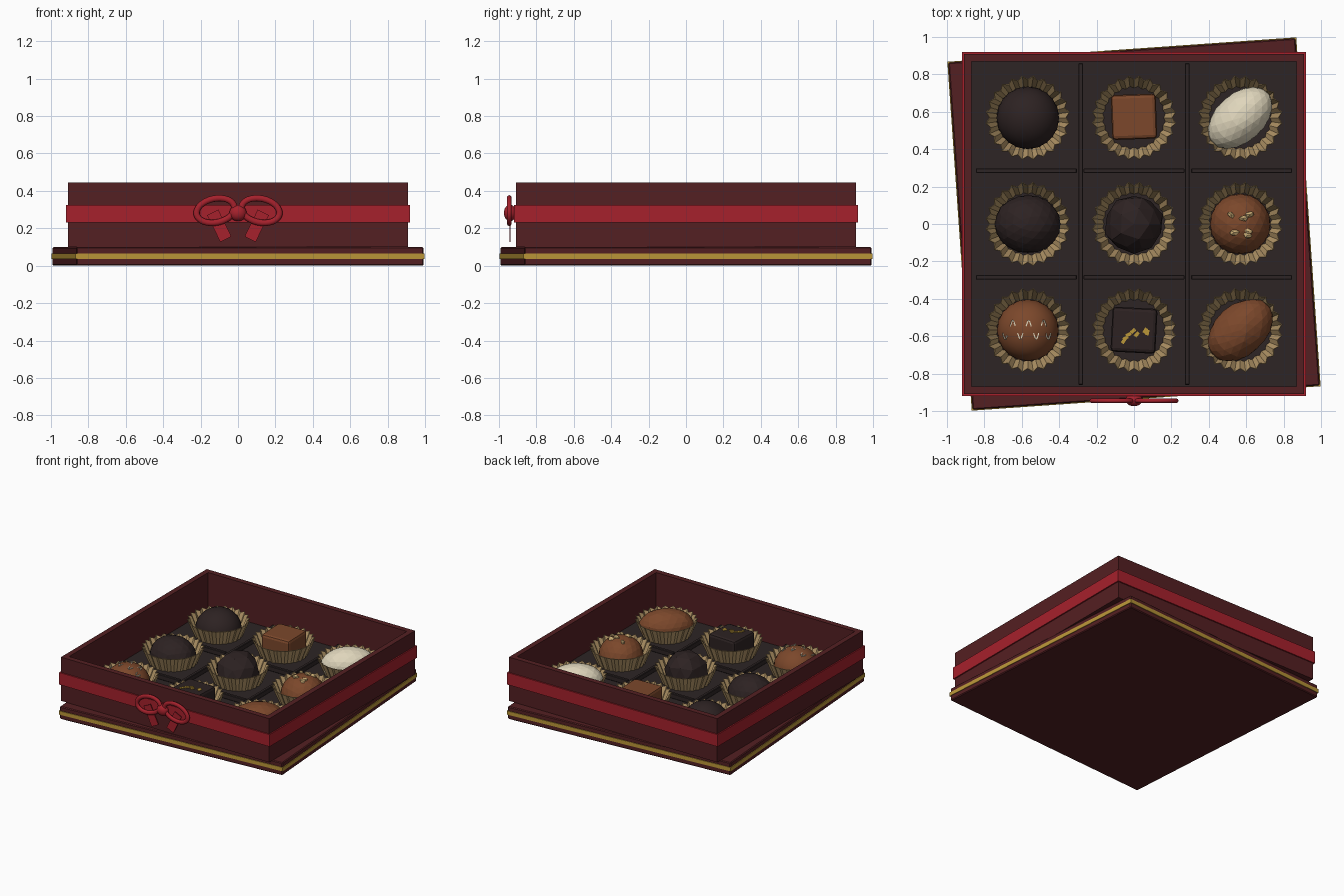
import bpy, bmesh, math, random
from mathutils import Matrix, Vector

random.seed(4)
if "Cube" in bpy.data.objects:
    bpy.data.objects.remove(bpy.data.objects["Cube"])


def material(name, r, g, b):
    m = bpy.data.materials.new(name)
    m.use_nodes = True
    m.diffuse_color = (r, g, b, 1)
    m.node_tree.nodes["Principled BSDF"].inputs["Base Color"].default_value = (r, g, b, 1)
    return m


maroon = material("maroon card", .088, .014, .016)
red = material("red ribbon", .38, .015, .025)
gold = material("gold", .50, .31, .04)
tray_brown = material("tray brown", .026, .018, .018)
dark = material("dark chocolate", .026, .016, .016)
milk = material("milk chocolate", .20, .064, .024)
cream = material("white chocolate", .74, .67, .50)
paper = material("paper cup", .46, .31, .14)
nut = material("chopped nut", .60, .42, .18)


def finish(name, bm, mat, smooth=False):
    bmesh.ops.recalc_face_normals(bm, faces=bm.faces)
    me = bpy.data.meshes.new(name)
    bm.to_mesh(me)
    bm.free()
    me.materials.append(mat)
    ob = bpy.data.objects.new(name, me)
    bpy.context.collection.objects.link(ob)
    if smooth:
        me.shade_smooth()
    return ob


def block(name, mat, center, size, bevel=0, turn=0, axis="Z", segments=1):
    bm = bmesh.new()
    bmesh.ops.create_cube(bm, size=1)
    bmesh.ops.scale(bm, vec=size, verts=bm.verts)
    if bevel:
        bmesh.ops.bevel(bm, geom=bm.edges[:], offset=bevel, segments=segments,
                        profile=.5, affect="EDGES")
    bm.transform(Matrix.Translation(center) @ Matrix.Rotation(math.radians(turn), 4, axis))
    return finish(name, bm, mat)


def square_ring(name, mat, outer, inner, z0, z1, turn=0):
    """Square frame with open middle."""
    bm = bmesh.new()
    loops = []
    for half, z in ((outer, z0), (outer, z1), (inner, z1), (inner, z0)):
        loops.append([bm.verts.new((sx * half, sy * half, z))
                      for sx, sy in ((-1, -1), (1, -1), (1, 1), (-1, 1))])
    for k in range(4):
        a, b = loops[k], loops[(k + 1) % 4]
        for i in range(4):
            j = (i + 1) % 4
            bm.faces.new((a[i], a[j], b[j], b[i]))
    bm.transform(Matrix.Rotation(math.radians(turn), 4, "Z"))
    return finish(name, bm, mat)


def ball(name, mat, center, radii, turn=0, detail=3, jitter=0, smooth=False):
    bm = bmesh.new()
    bmesh.ops.create_icosphere(bm, subdivisions=detail, radius=1)
    for v in bm.verts:
        v.co *= 1 + random.uniform(-jitter, jitter)
    bm.transform(Matrix.Translation(center) @ Matrix.Rotation(math.radians(turn), 4, "Z")
                 @ Matrix.Diagonal((*radii, 1)))
    return finish(name, bm, mat, smooth)


# Lid, turned slightly and lying under the box
block("lid", maroon, (0, 0, .05), (1.86, 1.86, .1), .006, 4)
square_ring("lid_gold_band", gold, .935, .925, .036, .066, 4)

# Box and its ribbon
block("box_base", maroon, (0, 0, .11), (1.8, 1.8, .02))
square_ring("box_walls", maroon, .91, .868, .1, .445)
square_ring("ribbon_band", red, .92, .905, .23, .325)

# Tray with dividers
FLOOR = .15
block("tray_floor", tray_brown, (0, 0, FLOOR - .015), (1.736, 1.736, .03))
for s in (-1, 1):
    block("tray_divider_long", tray_brown, (s * .285, 0, FLOOR + .02), (.026, 1.72, .04), .004)
    for x in (-.575, 0, .575):
        block("tray_divider_cross", tray_brown, (x, s * .285, FLOOR + .02),
              (.54, .026, .04), .004)


# Pleated paper cups
def cup(x, y):
    bm = bmesh.new()
    pleats = 24
    rings = []
    for base, depth, z, wave in ((.168, .005, FLOOR, 0), (.217, .010, .27, .006)):
        ring = []
        for i in range(pleats * 2):
            side = 1 if i % 2 else -1
            r = base + side * depth
            a = math.pi * i / pleats
            ring.append(bm.verts.new((x + r * math.cos(a), y + r * math.sin(a),
                                      z + wave * side)))
        rings.append(ring)
    for i in range(pleats * 2):
        j = (i + 1) % (pleats * 2)
        bm.faces.new((rings[0][i], rings[0][j], rings[1][j], rings[1][i]))
    ob = finish("paper_cup", bm, paper)
    mod = ob.modifiers.new("paper thickness", "SOLIDIFY")
    mod.thickness = .004


P = .568
for x in (-P, 0, P):
    for y in (-P, 0, P):
        cup(x, y)

# Chocolates
ball("dark_dome", dark, (-P, P, .20), (.167, .167, .155), smooth=True)
ball("dark_oval", dark, (-P, 0, .20), (.175, .155, .15), jitter=.015)
ball("dark_truffle", dark, (0, 0, .225), (.157, .157, .157), jitter=.05, detail=2)
ball("nut_ball", milk, (P, 0, .20), (.162, .162, .155), jitter=.006)
ball("drizzle_ball", milk, (-P, -P, .20), (.165, .165, .155), smooth=True)
ball("white_egg", cream, (P, P, .222), (.2, .13, .125), 42, jitter=.01)
ball("milk_egg", milk, (P, -P, .222), (.2, .135, .125), 42, jitter=.02)
block("milk_square", milk, (0, P + .005, .235), (.24, .24, .17), .02, 2, segments=2)
block("dark_square", dark, (0, -P, .235), (.24, .24, .17), .02, -3, segments=2)


def on_ball(cx, cy, dx, dy, r, lift=0):
    """Point on the upper surface of a ball chocolate."""
    rz = .155
    z = .20 + rz * math.sqrt(max(0, 1 - (dx * dx + dy * dy) / (r * r)))
    return Vector((cx + dx, cy + dy, z + lift))


# Nut chips
for dx, dy in ((-.05, .05), (.05, .05), (.015, .03), (-.03, -.045), (.045, -.04), (.04, -.06)):
    ball("nut_chip", nut, on_ball(P, 0, dx, dy, .162), (.026, .017, .017),
         random.uniform(0, 180), detail=1, jitter=.25)

# Drizzle ticks, peaks in the upper row and valleys in the lower
ticks = [(dx, .05, -1) for dx in (-.08, .005, .085)]
ticks += [(dx, -.045, 1) for dx in (-.12, -.04, .045, .11)]
for dx, dy, way in ticks:
    for s in (-1, 1):
        p = on_ball(-P, -P, dx + s * .008, dy + way * .012, .165, -.001)
        block("drizzle_tick", cream, p, (.006, .036, .008), turn=way * -s * 20)

# Gold flakes
for x, y in ((-.045, -.61), (-.03, -.592), (-.055, -.625), (-.005, -.572), (.015, -.59),
             (.06, -.57), (.072, -.58)):
    block("gold_flake", gold, (x, y, .322), (.03, .018, .006), turn=random.uniform(0, 90))


# Bow on the front
def bow_loop(side):
    bm = bmesh.new()
    n, m = 32, 10
    rows = []
    for i in range(n):
        a = 2 * math.pi * i / n
        row = []
        for k in range(m):
            t = 2 * math.pi * k / m
            off = .017 * math.cos(t)
            row.append(bm.verts.new(((.103 + off) * math.cos(a), .013 * math.sin(t),
                                     (.064 + off) * math.sin(a))))
        rows.append(row)
    for i in range(n):
        a, b = rows[i], rows[(i + 1) % n]
        for k in range(m):
            bm.faces.new((a[k], b[k], b[(k + 1) % m], a[(k + 1) % m]))
    bm.transform(Matrix.Translation((side * .12, -.945, .295))
                 @ Matrix.Rotation(math.radians(side * 12), 4, "Y"))
    finish("bow_loop", bm, red, True)


for s in (-1, 1):
    bow_loop(s)
    block("bow_tail", red, (s * .1, -.94, .213), (.066, .006, .16), turn=s * 26, axis="Y")
ball("bow_knot", red, (0, -.94, .282), (.046, .034, .044), smooth=True)
